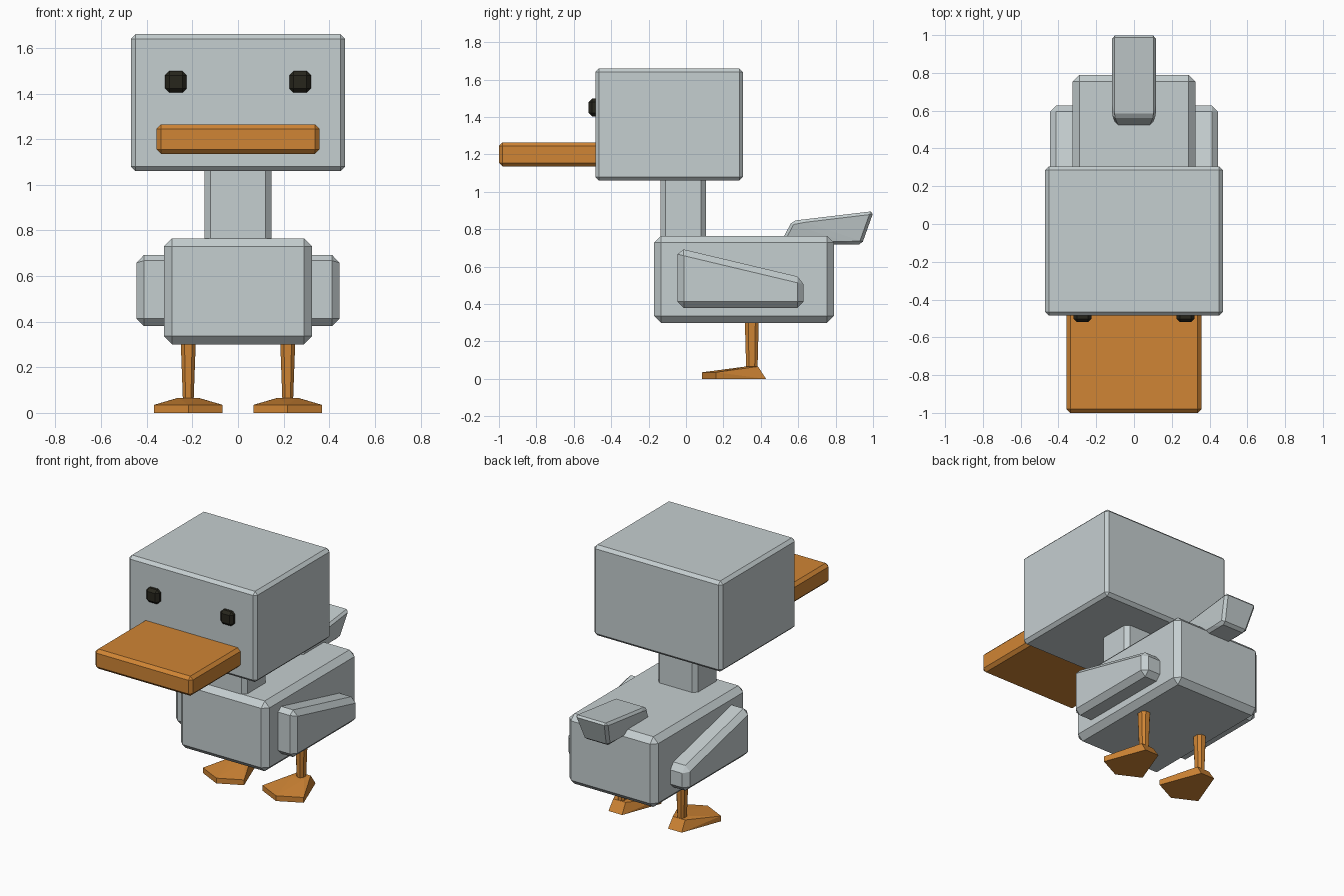
import bpy, bmesh

if "Cube" in bpy.data.objects:
    bpy.data.objects.remove(bpy.data.objects["Cube"])


def material(name, rgb):
    m = bpy.data.materials.new(name)
    m.diffuse_color = (*rgb, 1)
    m.use_nodes = True
    m.node_tree.nodes["Principled BSDF"].inputs["Base Color"].default_value = m.diffuse_color
    return m


GREY = material("pale grey feathers", (0.56, 0.62, 0.63))
ORANGE = material("orange", (0.63, 0.235, 0.035))
DARK = material("dark eye", (0.020, 0.019, 0.012))


def solid(name, points, mat, bevel=0.0):
    """Convex flat-faced part from its corner points, with chamfered edges."""
    bm = bmesh.new()
    for p in points:
        bm.verts.new(p)
    bmesh.ops.convex_hull(bm, input=bm.verts[:])
    bmesh.ops.dissolve_limit(bm, angle_limit=0.01, verts=bm.verts[:], edges=bm.edges[:])
    if bevel:
        bmesh.ops.bevel(bm, geom=bm.edges[:], offset=bevel, segments=1,
                        profile=0.5, affect='EDGES', clamp_overlap=True)
    bmesh.ops.recalc_face_normals(bm, faces=bm.faces[:])
    me = bpy.data.meshes.new(name)
    bm.to_mesh(me)
    bm.free()
    me.materials.append(mat)
    ob = bpy.data.objects.new(name, me)
    bpy.context.collection.objects.link(ob)
    return ob


def box(name, x, y, z, mat, bevel):
    return solid(name, [(a, b, c) for a in x for b in y for c in z], mat, bevel)


# Head, neck, body and beak
box("head", (-0.47, 0.47), (-0.485, 0.305), (1.06, 1.66), GREY, 0.02)
box("neck", (-0.146, 0.146), (-0.135, 0.107), (0.70, 1.12), GREY, 0.026)
box("body", (-0.325, 0.325), (-0.17, 0.79), (0.30, 0.765), GREY, 0.036)
box("beak", (-0.357, 0.357), (-1.0, -0.44), (1.135, 1.265), ORANGE, 0.02)

# Tail: slanted profile, narrower at the bottom
tail = [(0.50, 0.718, 0.092), (0.568, 0.845, 0.119), (1.004, 0.897, 0.119), (0.94, 0.718, 0.092)]
solid("tail", [(s * w, y, z) for y, z, w in tail for s in (-1, 1)], GREY, 0.016)

for s, side in ((-1, "left"), (1, "right")):
    # Eye
    box("eye_" + side, (s * 0.272 - 0.047, s * 0.272 + 0.047), (-0.52, -0.45),
        (1.404, 1.498), DARK, 0.018)

    # Wing: wedge that drops towards the back
    wing = [(-0.045, 0.38), (-0.045, 0.70), (0.628, 0.54), (0.628, 0.38)]
    solid("wing_" + side, [(s * x, y, z) for y, z in wing for x in (0.26, 0.445)], GREY, 0.033)

    # Leg: tapered post with chamfered corners
    cx, cy = s * 0.218, 0.352
    leg = []
    for z, hx, hy in ((0.04, 0.023, 0.030), (0.34, 0.034, 0.038)):
        for i in (-1, 1):
            for j in (-1, 1):
                leg += [(cx + i * hx * 0.5, cy + j * hy, z), (cx + i * hx, cy + j * hy * 0.5, z)]
    solid("leg_" + side, leg, ORANGE)

    # Webbed foot: pointed toe, wide web, raised ankle
    foot = [(0, 0.085, 0), (0, 0.085, 0.035)]
    for i in (-1, 1):
        foot += [(i * 0.151, 0.16, 0), (i * 0.151, 0.16, 0.035), (i * 0.05, 0.428, 0),
                 (i * 0.042, 0.32, 0.066), (i * 0.045, 0.385, 0.066)]
    solid("foot_" + side, [(cx + x, y, z) for x, y, z in foot], ORANGE)
